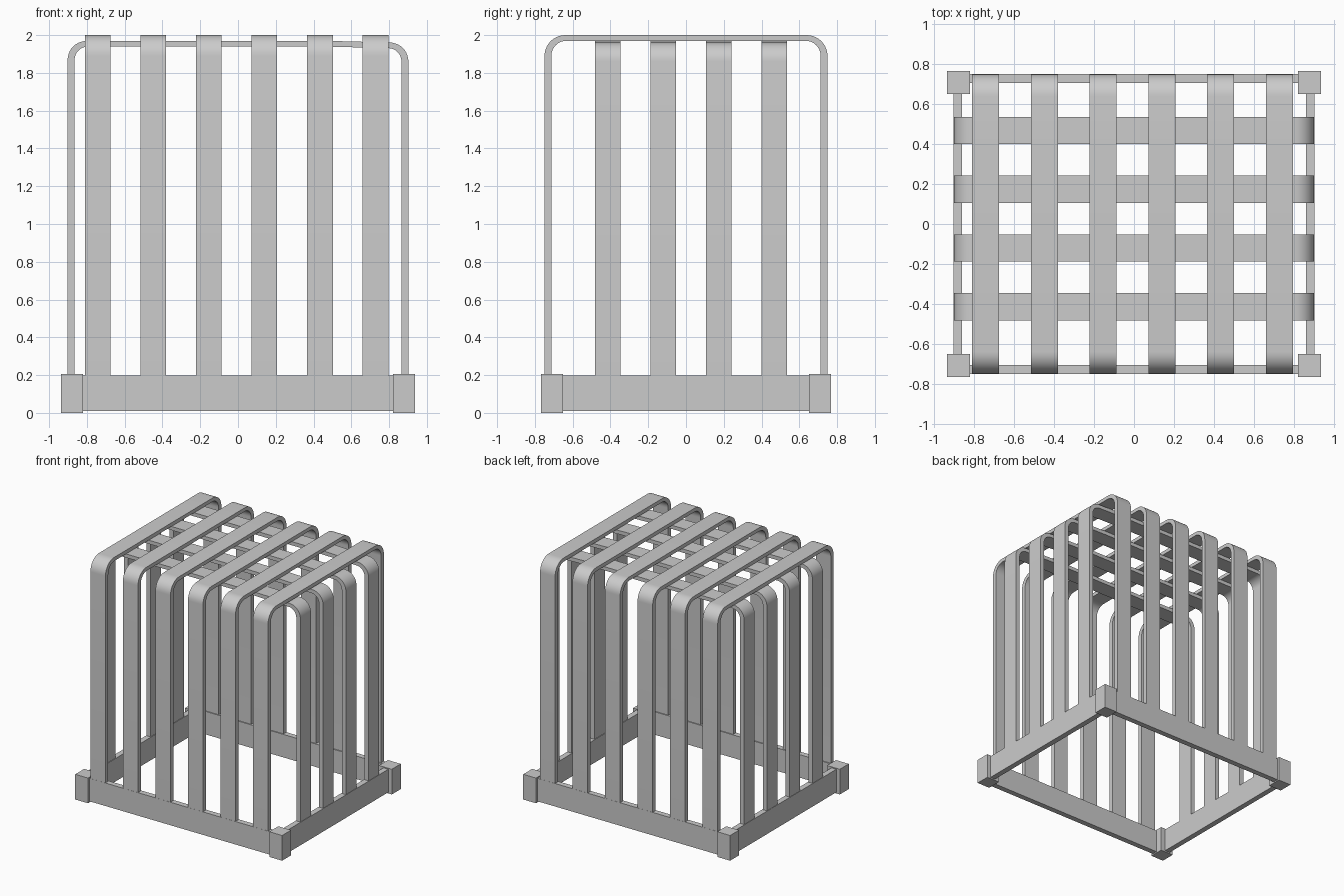
import bpy, bmesh, math

if "Cube" in bpy.data.objects:
    bpy.data.objects.remove(bpy.data.objects["Cube"])

RAIL_TOP, RAIL_BOTTOM = 0.198, 0.01
SEGS = 10


def box(name, lo, hi):
    x0, y0, z0 = lo
    x1, y1, z1 = hi
    bm = bmesh.new()
    bmesh.ops.create_cube(bm, size=1)
    for v in bm.verts:
        v.co = (x1 if v.co.x > 0 else x0, y1 if v.co.y > 0 else y0, z1 if v.co.z > 0 else z0)
    return finish(bm, name)


def finish(bm, name):
    bmesh.ops.recalc_face_normals(bm, faces=bm.faces)
    me = bpy.data.meshes.new(name)
    bm.to_mesh(me)
    bm.free()
    ob = bpy.data.objects.new(name, me)
    bpy.context.collection.objects.link(ob)
    return ob


def arch_line(half, top, r, base, droop):
    """Upside-down U: up the left side, round the corners, down the right side."""
    pts = [(-half, base)]
    for i in range(SEGS + 1):
        a = math.pi - i * math.pi / 2 / SEGS
        pts.append((-half + r + r * math.cos(a), top - r + r * math.sin(a)))
    pts.append((0.55 * half, top))
    for i in range(SEGS + 1):
        a = math.pi / 2 - i * math.pi / 2 / SEGS
        pts.append((half - r + r * math.cos(a), top - droop - r + r * math.sin(a)))
    pts.append((half, base))
    return pts


def arch(name, along_x, centre, half, top, r, side_t, top_t, droop=0.0, width=0.136):
    base = RAIL_TOP - 0.01
    outer = arch_line(half, top, r, base, droop)
    inner = arch_line(half - side_t, top - top_t, r - top_t, base, droop)
    bm = bmesh.new()
    rings = []
    for (a, z), (b, w) in zip(outer, inner):
        ring = []
        for u, h, s in ((a, z, -1), (a, z, 1), (b, w, 1), (b, w, -1)):
            c = centre + s * width / 2
            ring.append(bm.verts.new((u, c, h) if along_x else (c, u, h)))
        rings.append(ring)
    for p, q in zip(rings, rings[1:]):
        for i in range(4):
            j = (i + 1) % 4
            bm.faces.new((p[i], p[j], q[j], q[i]))
    bm.faces.new(rings[0])
    bm.faces.new(rings[-1])
    ob = finish(bm, name)
    bpy.ops.object.select_all(action='DESELECT')
    ob.select_set(True)
    bpy.context.view_layer.objects.active = ob
    bpy.ops.object.shade_smooth_by_angle(angle=math.radians(30))


# corner posts
for sx in (-1, 1):
    for sy in (-1, 1):
        x, y, h = sx * 0.878, sy * 0.709, 0.058
        box("corner_post", (x - h, y - h, 0), (x + h, y + h, 0.206))

# base rails
for s in (-1, 1):
    y = sorted((s * 0.75, s * 0.705))
    box("long_rail", (-0.85, y[0], RAIL_BOTTOM), (0.85, y[1], RAIL_TOP))
    x = sorted((s * 0.905, s * 0.86))
    box("short_rail", (x[0], -0.68, RAIL_BOTTOM), (x[1], 0.68, RAIL_TOP))

# outer hoops running front to back
for i in range(6):
    arch("front_back_hoop", False, -0.743 + 0.2942 * i, 0.749, 2.0, 0.11, 0.036, 0.03)

# lower hoops running side to side
for i in range(4):
    arch("side_hoop", True, -0.414 + 0.294 * i, 0.902, 1.969, 0.10, 0.037, 0.03, droop=0.008)
